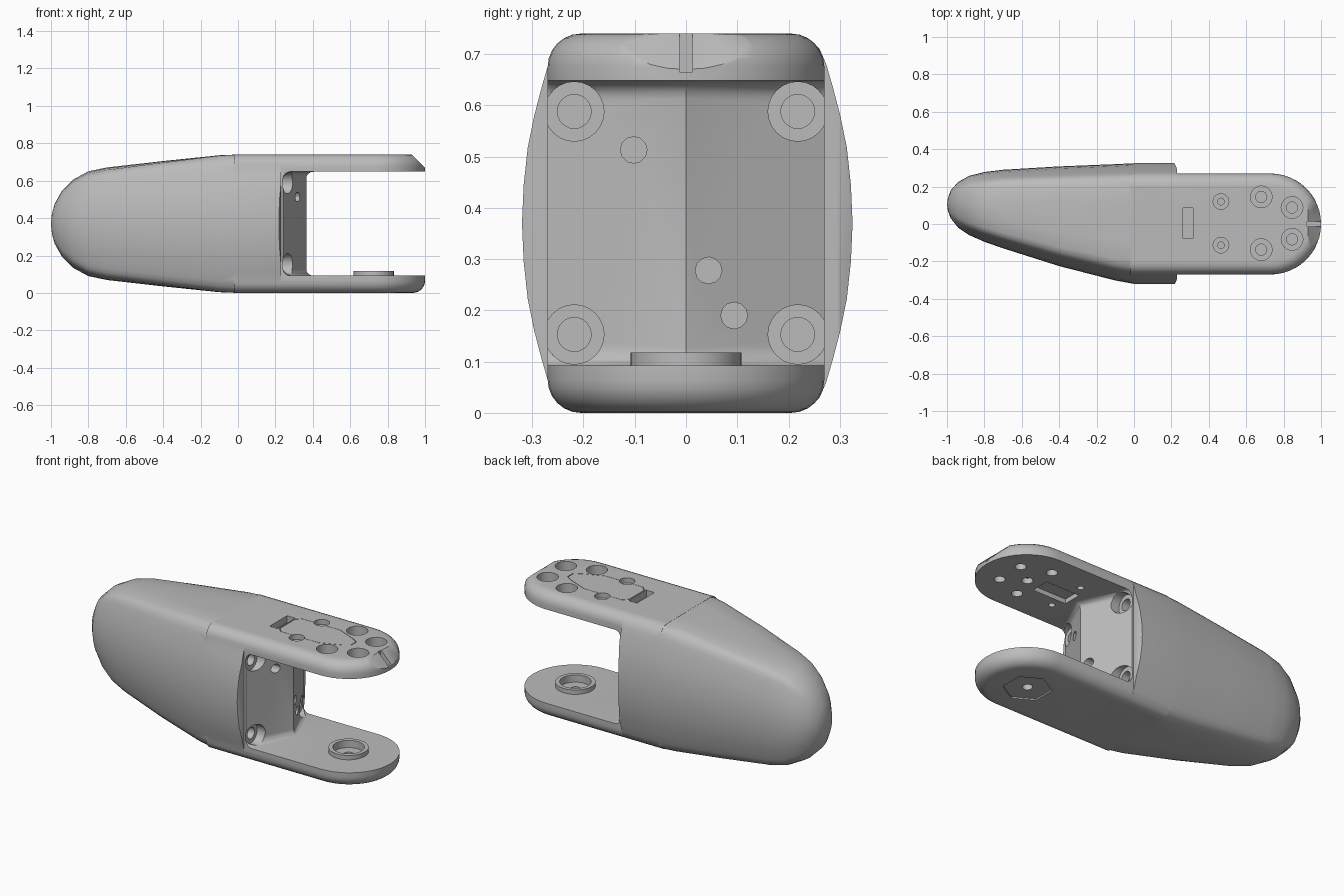
import bpy, bmesh, math
from mathutils import Matrix, Vector

if "Cube" in bpy.data.objects:
    bpy.data.objects.remove(bpy.data.objects["Cube"], do_unlink=True)

grey = bpy.data.materials.new("plain_grey")
grey.use_nodes = True
COLOUR = (0.5, 0.5, 0.5, 1)
grey.diffuse_color = COLOUR
grey.node_tree.nodes["Principled BSDF"].inputs["Base Color"].default_value = COLOUR

H = 0.74          # total height
MID = H / 2
PIVOT = 0.725     # x of the pivot between the arms


def make(name, bm):
    bmesh.ops.recalc_face_normals(bm, faces=bm.faces[:])
    mesh = bpy.data.meshes.new(name)
    bm.to_mesh(mesh)
    bm.free()
    ob = bpy.data.objects.new(name, mesh)
    bpy.context.collection.objects.link(ob)
    mesh.materials.append(grey)
    return ob


def prism(points, z0, z1):
    bm = bmesh.new()
    face = bm.faces.new([bm.verts.new((x, y, z0)) for x, y in points])
    ext = bmesh.ops.extrude_face_region(bm, geom=[face])["geom"]
    bmesh.ops.translate(bm, vec=(0, 0, z1 - z0),
                        verts=[g for g in ext if isinstance(g, bmesh.types.BMVert)])
    return bm


def rod(a, b, r, sides=24):
    a, b = Vector(a), Vector(b)
    turn = (b - a).to_track_quat('Z', 'Y').to_matrix().to_4x4()
    bm = bmesh.new()
    bmesh.ops.create_cone(bm, cap_ends=True, segments=sides, radius1=r, radius2=r,
                          depth=(b - a).length,
                          matrix=Matrix.Translation((a + b) / 2) @ turn)
    return bm


def box(x0, x1, y0, y1, z0, z1):
    return prism([(x0, y0), (x1, y0), (x1, y1), (x0, y1)], z0, z1)


def combine(target, bm, operation='DIFFERENCE'):
    tool = make("cutter", bm) if isinstance(bm, bmesh.types.BMesh) else bm
    mod = target.modifiers.new("combine", 'BOOLEAN')
    mod.operation, mod.object, mod.solver = operation, tool, 'EXACT'
    bpy.context.view_layer.objects.active = target
    bpy.ops.object.modifier_apply(modifier=mod.name)
    bpy.data.objects.remove(tool, do_unlink=True)


# Bulged cross-section, first quadrant, then mirrored all round
quarter = [(1, 0), (.99, .2), (.965, .4), (.925, .57), (.88, .72), (.84, .84),
           (.8, .92), (.73, .975), (.63, 1), (.32, 1)]
half = quarter + [(0, 1)] + [(-u, v) for u, v in reversed(quarter)]
section = half + [(-u, -v) for u, v in half[1:-1]]

# Tapering body: x, low y, high y, half height, roundness
stations = [(.23, -.32, .325, MID, 0), (0, -.32, .325, MID, 0),
            (-.1, -.302, .32, .366, .03), (-.4, -.225, .308, .335, .15),
            (-.7, -.13, .29, .301, .3), (-.8, -.095, .278, .28, .4),
            (-.88, -.06, .258, .237, .55), (-.94, -.02, .225, .178, .7),
            (-.98, .03, .18, .107, .9), (-.995, .07, .14, .054, 1)]
bm = bmesh.new()
rings = []
for x, y0, y1, h, rnd in stations:
    ring = []
    for u, v in section:
        p = Vector((u, v)).lerp(Vector((u, v)).normalized(), rnd)
        ring.append(bm.verts.new((x, (y0 + y1) / 2 + p.x * (y1 - y0) / 2, MID + p.y * h)))
    rings.append(ring)
n = len(section)
for a, b in zip(rings, rings[1:]):
    for i in range(n):
        bm.faces.new((a[i], a[(i + 1) % n], b[(i + 1) % n], b[i]))
bm.faces.new(rings[0])
tip = bm.verts.new((-1, .105, MID))
for i in range(n):
    bm.faces.new((rings[-1][i], rings[-1][(i + 1) % n], tip))
body = make("forked_housing", bm)

# Round-ended block that becomes the two arms
R = 0.27
arc = [(1 - R + R * math.cos(t), R * math.sin(t))
       for t in [math.radians(-90 + 7.5 * k) for k in range(25)]]
bm = prism([(-.02, -R)] + arc + [(-.02, R)], 0, H)
rim = [e for e in bm.edges if abs(e.verts[0].co.z - e.verts[1].co.z) < 1e-4
       and max(v.co.x for v in e.verts) > 0]
bmesh.ops.bevel(bm, geom=rim, offset=.065, segments=6, profile=.5, affect='EDGES')
combine(body, bm, 'UNION')

# Space between the arms, with a ridged, filleted back wall
bm = prism([(.365, 0), (.2, .36), (1.2, .36), (1.2, -.36), (.2, -.36)], .092, .648)
inner = [e for e in bm.edges if all(v.co.x < .4 for v in e.verts)
         and abs(e.verts[0].co.z - e.verts[1].co.z) < 1e-4]
bmesh.ops.bevel(bm, geom=inner, offset=.035, segments=4, profile=.5, affect='EDGES')
combine(body, bm)

# Sloped nose and sight notch on the upper arm
bm = box(-.2, .2, -.4, .4, 0, .2)
bmesh.ops.transform(bm, verts=bm.verts, matrix=Matrix.Translation((.965, 0, .705))
                    @ Matrix.Rotation(math.radians(45), 4, 'Y'))
combine(body, bm)
combine(body, box(.925, 1.1, -.013, .013, .665, .8))

# Counterbored bolt holes in the back wall
for y in (-.218, .218):
    for z in (.153, .588):
        combine(body, rod((.238, y, z), (.5, y, z), .058))
        combine(body, rod((.12, y, z), (.3, y, z), .033))
for y, z in ((-.102, .513), (.044, .278), (.094, .19)):
    combine(body, rod((.2, y, z), (.5, y, z), .026, 12))

# Holes through the upper arm
for x, y, r, r_in, floor in ((.68, .145, .058, .03, .685), (.68, -.137, .058, .03, .685),
                             (.845, .088, .058, .03, .685), (.845, -.082, .058, .03, .685),
                             (.465, .12, .042, .018, .71), (.465, -.113, .042, .018, .71)):
    combine(body, rod((x, y, floor), (x, y, .8), r))
    combine(body, rod((x, y, .6), (x, y, .72), r_in, 16))
combine(body, rod((PIVOT, 0, .6), (PIVOT, 0, .68), .03, 16))

# Latch slot on top and recess underneath
combine(body, box(.262, .315, -.078, .085, .7, .8))
combine(body, box(.42, .64, -.055, .055, .6, .675))

# Fine seam around the latch cover
side = [(.32, .07), (.35, .1), (.42, .1), (.53, .1), (.6, .1), (.72, .05), (.76, .025)]
outline = side + [(x, -y) for x, y in reversed(side)]
outer = [Vector((x, y)) for x, y in outline]
centre = Vector((.53, 0))
bm = bmesh.new()
loops = [[bm.verts.new((*(centre + (p - centre) * s), z)) for p in outer]
         for s, z in ((1, .736), (1, .76), (.98, .76), (.98, .736))]
m = len(outer)
for k in range(4):
    a, b = loops[k], loops[(k + 1) % 4]
    for i in range(m):
        bm.faces.new((a[i], a[(i + 1) % m], b[(i + 1) % m], b[i]))
combine(body, bm)

# Pivot cup on the lower arm, hexagonal recess below
combine(body, rod((PIVOT, 0, .05), (PIVOT, 0, .118), .108, 32), 'UNION')
combine(body, rod((PIVOT, 0, .075), (PIVOT, 0, .2), .085, 32))
combine(body, rod((PIVOT, 0, -.1), (PIVOT, 0, .008), .13, 6))
combine(body, rod((PIVOT, 0, -.1), (PIVOT, 0, .2), .028, 16))

# Smooth shading with crisp edges
bpy.ops.object.select_all(action='DESELECT')
body.select_set(True)
bpy.context.view_layer.objects.active = body
bpy.ops.object.shade_smooth_by_angle(angle=math.radians(30))
